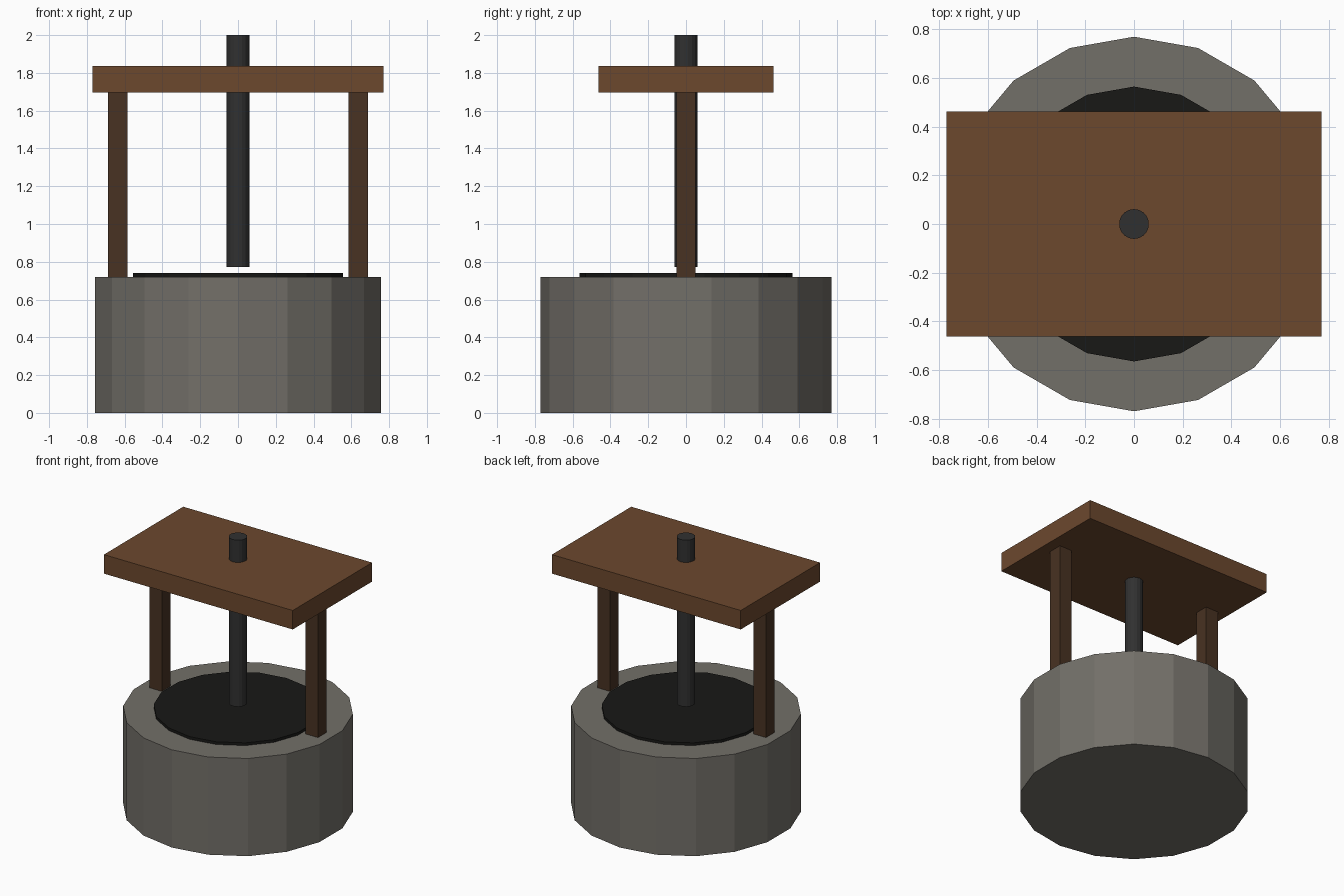
import bpy

if "Cube" in bpy.data.objects:
    bpy.data.objects.remove(bpy.data.objects["Cube"])


def material(name, color):
    m = bpy.data.materials.new(name)
    m.diffuse_color = (*color, 1.0)
    m.use_nodes = True
    m.node_tree.nodes["Principled BSDF"].inputs["Base Color"].default_value = m.diffuse_color
    return m


def cylinder(name, radius, z0, z1, mat, sides=18):
    bpy.ops.mesh.primitive_cylinder_add(vertices=sides, radius=radius, depth=z1 - z0,
                                        location=(0, 0, (z0 + z1) / 2))
    ob = bpy.context.object
    ob.name = name
    ob.data.materials.append(mat)
    return ob


def box(name, x, width, depth, z0, z1, mat):
    bpy.ops.mesh.primitive_cube_add(size=1, location=(x, 0, (z0 + z1) / 2))
    ob = bpy.context.object
    ob.name = name
    ob.scale = (width, depth, z1 - z0)
    bpy.ops.object.transform_apply(location=False, rotation=False, scale=True)
    ob.data.materials.append(mat)
    return ob


stone = material("stone", (0.17, 0.16, 0.14))
water = material("dark_water", (0.009, 0.009, 0.008))
roof_wood = material("roof_wood", (0.15, 0.065, 0.027))
post_wood = material("post_wood", (0.065, 0.032, 0.016))
iron = material("iron", (0.03, 0.03, 0.03))

# Stone well wall and the dark opening on top
cylinder("well_wall", 0.77, 0.0, 0.72, stone)
cylinder("well_opening", 0.565, 0.715, 0.74, water)

# Two posts carrying the flat roof
for side, x in (("left", -0.637), ("right", 0.637)):
    box(side + "_post", x, 0.102, 0.102, 0.72, 1.696, post_wood)
box("roof", 0, 1.54, 0.924, 1.696, 1.836, roof_wood)

# Central rod passing through the roof
cylinder("rod", 0.0615, 0.772, 2.0, iron)
